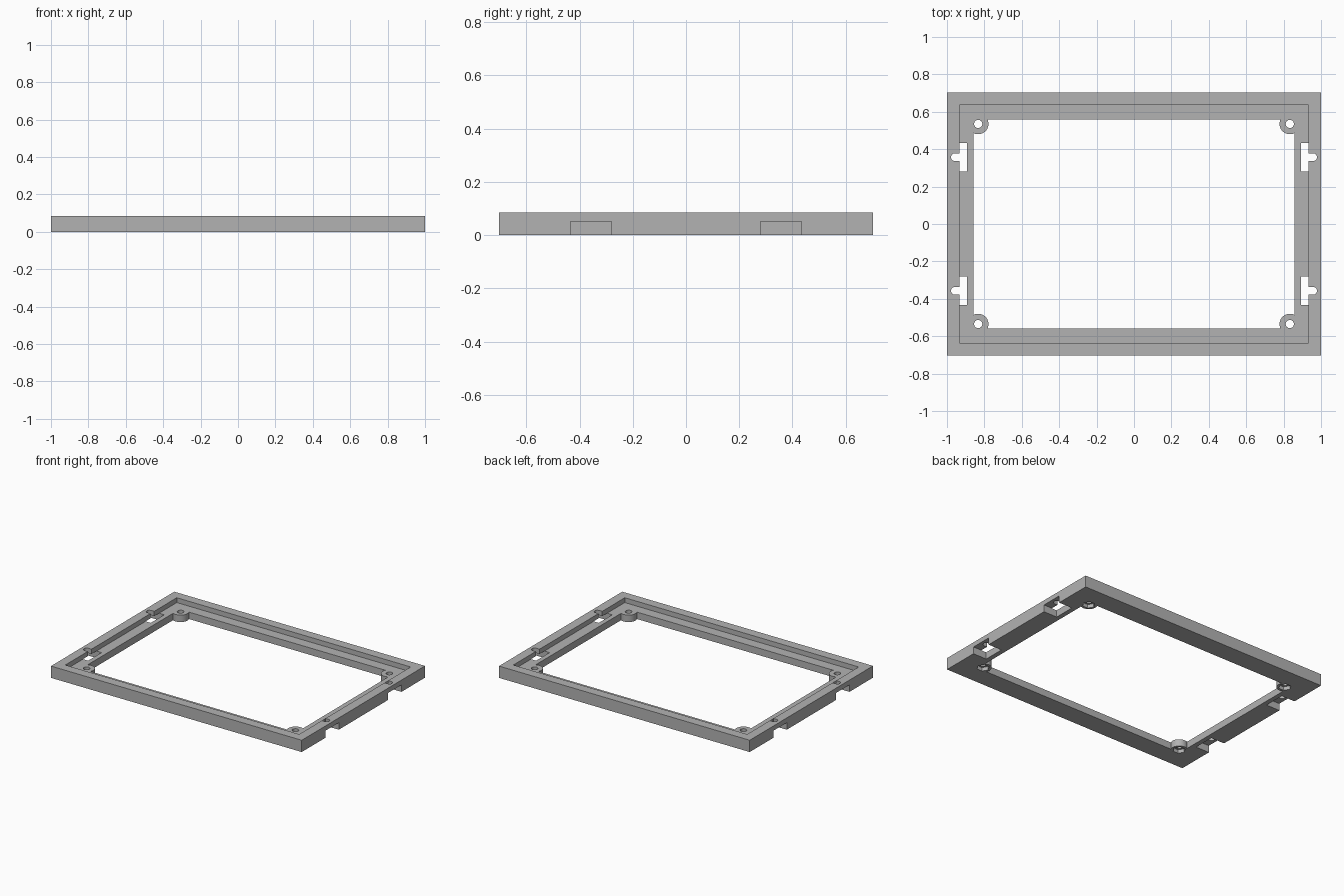
import bpy, bmesh, math

cube = bpy.data.objects.get("Cube")
if cube:
    bpy.data.objects.remove(cube)

HALF_X, HALF_Y, HEIGHT, FLOOR = 1.0, 0.702, 0.085, 0.05
OPEN_X, OPEN_Y = 0.858, 0.56
BOSS_X, BOSS_Y, BOSS_R = 0.833, 0.535, 0.055
SIGNS = [(1, 1), (-1, 1), (-1, -1), (1, -1)]

grey = bpy.data.materials.new("plain grey")
grey.use_nodes = True
colour = (0.45, 0.45, 0.45, 1)
grey.diffuse_color = colour
grey.node_tree.nodes["Principled BSDF"].inputs["Base Color"].default_value = colour


def prism(name, outline, z0, z1):
    """Extrude a closed 2D outline between two heights."""
    bm = bmesh.new()
    face = bm.faces.new([bm.verts.new((x, y, z0)) for x, y in outline])
    top = bmesh.ops.extrude_face_region(bm, geom=[face])["geom"]
    verts = [v for v in top if isinstance(v, bmesh.types.BMVert)]
    bmesh.ops.translate(bm, verts=verts, vec=(0, 0, z1 - z0))
    bmesh.ops.recalc_face_normals(bm, faces=bm.faces)
    mesh = bpy.data.meshes.new(name)
    bm.to_mesh(mesh)
    bm.free()
    obj = bpy.data.objects.new(name, mesh)
    bpy.context.collection.objects.link(obj)
    mesh.materials.append(grey)
    return obj


def rect(x0, x1, y0, y1):
    return [(x0, y0), (x1, y0), (x1, y1), (x0, y1)]


def ring(cx, cy, r, n):
    return [(cx + r * math.cos(math.tau * i / n), cy + r * math.sin(math.tau * i / n))
            for i in range(n)]


def cut(target, cutter):
    """Subtract the cutter and discard it."""
    cutter.hide_render = True
    mod = target.modifiers.new("cut", "BOOLEAN")
    mod.operation, mod.solver, mod.object = "DIFFERENCE", "EXACT", cutter
    bpy.context.view_layer.objects.active = target
    bpy.ops.object.modifier_apply(modifier=mod.name)
    bpy.data.objects.remove(cutter)


# Rectangular frame body with a stepped recess in its top
frame = prism("frame", rect(-HALF_X, HALF_X, -HALF_Y, HALF_Y), 0, HEIGHT)
cut(frame, prism("recess", rect(-0.933, 0.933, -0.635, 0.635), FLOOR, 0.2))

# Central opening, leaving a round screw boss in every corner
a0 = math.atan2(-math.sqrt(BOSS_R**2 - (OPEN_X - BOSS_X)**2), OPEN_X - BOSS_X)
a1 = math.atan2(OPEN_Y - BOSS_Y, -math.sqrt(BOSS_R**2 - (OPEN_Y - BOSS_Y)**2)) - math.tau
STEPS = 20
arc = []
for i in range(STEPS + 1):
    a = a0 + (a1 - a0) * i / STEPS
    arc.append((BOSS_X + BOSS_R * math.cos(a), BOSS_Y + BOSS_R * math.sin(a)))
outline = []
for sx, sy in SIGNS:
    corner = arc if sx * sy > 0 else arc[::-1]
    outline += [(sx * x, sy * y) for x, y in corner]
cut(frame, prism("opening", outline, -0.1, 0.2))

for sx, sy in SIGNS:
    # Screw hole with a hexagonal nut pocket underneath
    bx, by = sx * BOSS_X, sy * BOSS_Y
    cut(frame, prism("screw_hole", ring(bx, by, 0.022, 24), -0.1, 0.2))
    cut(frame, prism("nut_pocket", ring(bx, by, 0.042, 6), -0.1, 0.026))

    # Side notch from below, open to the recess
    cy = sy * 0.357
    cut(frame, prism("notch", rect(*sorted((sx * 0.892, sx * 1.1)), cy - 0.077, cy + 0.077),
                     -0.1, FLOOR + 0.0006))

    # Round-ended slot through the rim above the notch
    slot = [(sx * 0.91, cy - 0.021)]
    for i in range(13):
        a = math.pi * (i / 12 - 0.5)
        slot.append((sx * (0.957 + 0.021 * math.cos(a)), cy + 0.021 * math.sin(a)))
    slot.append((sx * 0.91, cy + 0.021))
    cut(frame, prism("rim_slot", slot, 0.03, 0.2))

# Smooth the round walls while keeping every edge crisp
bpy.ops.object.select_all(action="DESELECT")
frame.select_set(True)
bpy.context.view_layer.objects.active = frame
bpy.ops.object.shade_smooth_by_angle(angle=math.radians(30))
